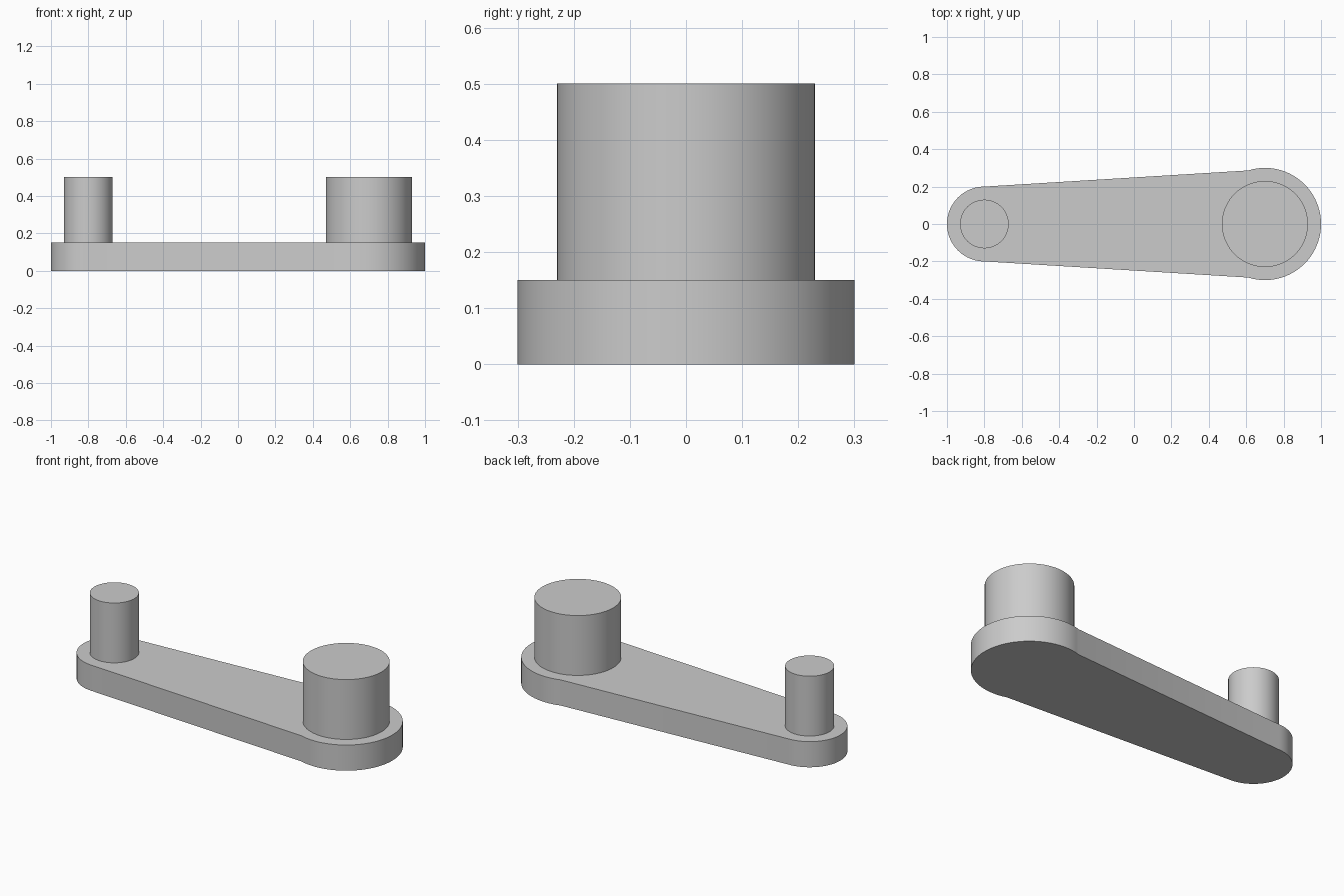
import bpy, bmesh, math

cube = bpy.data.objects.get("Cube")
if cube:
    bpy.data.objects.remove(cube, do_unlink=True)

SMALL_X, SMALL_R = -0.8, 0.2
BIG_X, BIG_R = 0.7, 0.3
ARM_TOP, POST_TOP = 0.15, 0.5

grey = bpy.data.materials.new("plain grey")
grey.use_nodes = True
grey.diffuse_color = (0.6, 0.6, 0.6, 1)
grey.node_tree.nodes["Principled BSDF"].inputs["Base Color"].default_value = (0.6, 0.6, 0.6, 1)


def arc(cx, radius, start, end, steps):
    """Points of a horizontal arc centred on the x axis."""
    angles = [start + (end - start) * i / steps for i in range(steps + 1)]
    return [(cx + radius * math.cos(a), radius * math.sin(a)) for a in angles]


def extrude_outline(name, outline, bottom, top):
    """Solid prism from a closed outline, with smooth sides and flat caps."""
    bm = bmesh.new()
    base = bm.faces.new([bm.verts.new((x, y, bottom)) for x, y in outline])
    result = bmesh.ops.extrude_face_region(bm, geom=[base], use_keep_orig=True)
    for v in result["geom"]:
        if isinstance(v, bmesh.types.BMVert):
            v.co.z = top
    bmesh.ops.recalc_face_normals(bm, faces=bm.faces)
    mesh = bpy.data.meshes.new(name)
    bm.to_mesh(mesh)
    bm.free()
    mesh.materials.append(grey)
    obj = bpy.data.objects.new(name, mesh)
    bpy.context.collection.objects.link(obj)
    bpy.ops.object.select_all(action="DESELECT")
    obj.select_set(True)
    bpy.context.view_layer.objects.active = obj
    bpy.ops.object.shade_smooth_by_angle(angle=math.radians(12))
    return obj


# Tapered arm: a wide round end joined by straight edges to a narrow one
join = math.acos((0.61 - BIG_X) / BIG_R)
outline = arc(BIG_X, BIG_R, -join, join, 48)
outline += arc(SMALL_X, SMALL_R, math.pi / 2, 3 * math.pi / 2, 40)
extrude_outline("crank_arm", outline, 0, ARM_TOP)

# Upright posts on both ends
for name, cx, radius in (("handle_pin", SMALL_X, 0.13), ("hub_post", BIG_X, 0.23)):
    circle = arc(cx, radius, 0, 2 * math.pi, 72)[:-1]
    extrude_outline(name, circle, ARM_TOP, POST_TOP)
